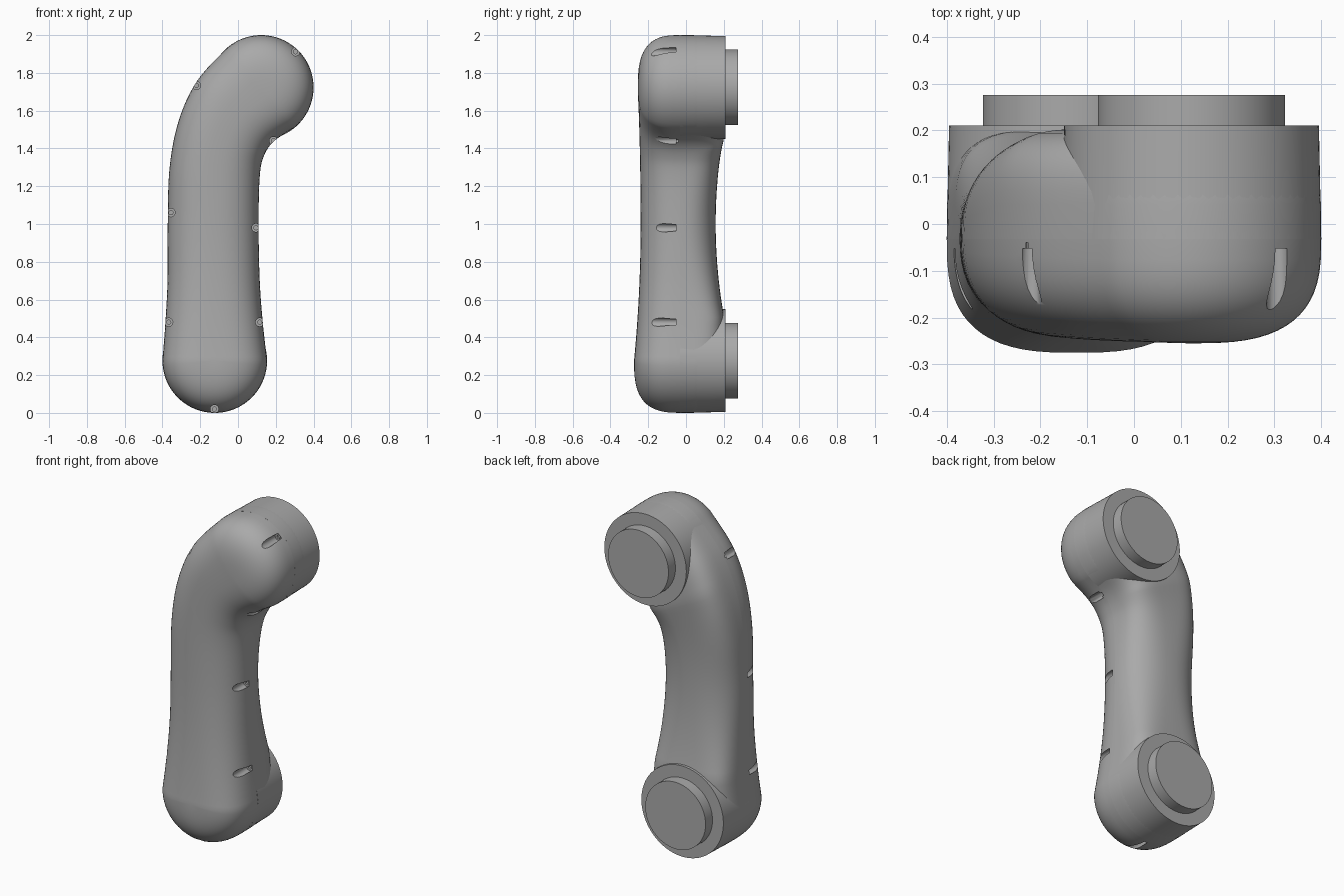
import bpy, bmesh, math
from mathutils import Vector, Matrix

cube = bpy.data.objects.get("Cube")
if cube:
    bpy.data.objects.remove(cube, do_unlink=True)

SEAM, HUB_R = -0.032, 0.277
LOW, HIGH = Vector((-0.123, 0.277)), Vector((0.123, 1.723))   # joint centres (x, z)

grey = bpy.data.materials.new("plain_grey")
grey.use_nodes = True
grey.diffuse_color = (0.4, 0.4, 0.4, 1)
grey.node_tree.nodes["Principled BSDF"].inputs["Base Color"].default_value = (0.4, 0.4, 0.4, 1)


def make_object(name, bm):
    mesh = bpy.data.meshes.new(name)
    bmesh.ops.recalc_face_normals(bm, faces=bm.faces)
    bm.to_mesh(mesh)
    bm.free()
    mesh.materials.append(grey)
    obj = bpy.data.objects.new(name, mesh)
    bpy.context.collection.objects.link(obj)
    return obj


def smooth(obj):
    bpy.ops.object.select_all(action='DESELECT')
    obj.select_set(True)
    bpy.context.view_layer.objects.active = obj
    bpy.ops.object.shade_smooth_by_angle(angle=math.radians(32))


def add_cylinder(bm, centre, r_front, r_back, y_front, y_back, sides):
    place = Matrix.Translation((centre[0], (y_front + y_back) / 2, centre[1])) @ Matrix.Rotation(-math.pi / 2, 4, 'X')
    bmesh.ops.create_cone(bm, cap_ends=True, segments=sides, radius1=r_front,
                          radius2=r_back, depth=y_back - y_front, matrix=place)


def curve_through(points, steps=6):
    """Catmull-Rom curve through 2D points."""
    p = [Vector(q) for q in points]
    p = [p[0]] + p + [p[-1]]
    out = []
    for a, b, c, d in zip(p, p[1:], p[2:], p[3:]):
        for i in range(steps):
            t = i / steps
            out.append(0.5 * (2 * b + (c - a) * t + (2 * a - 5 * b + 4 * c - d) * t * t
                              + (3 * b - a - 3 * c + d) * t ** 3))
    return out + [p[-1]]


def arc(centre, start, end, count=32):
    angles = [math.radians(start + (end - start) * i / count) for i in range(1, count)]
    return [centre + HUB_R * Vector((math.cos(a), math.sin(a))) for a in angles]


def on_circle(centre, degrees):
    a = math.radians(degrees)
    return centre + HUB_R * Vector((math.cos(a), math.sin(a)))


# Outline of the arm, each outline point paired with a point on its spine
left = curve_through([on_circle(LOW, 180), (-0.385, 0.47), (-0.373, 0.7), (-0.372, 1.0),
                      (-0.362, 1.3), (-0.313, 1.55), (-0.215, 1.76), on_circle(HIGH, 130)])
right = curve_through([on_circle(LOW, 0), (0.132, 0.47), (0.115, 0.7), (0.109, 1.0),
                       (0.115, 1.25), (0.137, 1.36), (0.192, 1.44), on_circle(HIGH, -50)])
middle = [(a + b) / 2 for a, b in zip(left, right)]
top_arc, low_arc = arc(HIGH, 130, -50), arc(LOW, 360, 180)
outline = left + top_arc + right[::-1] + low_arc
spine = middle + [HIGH] * len(top_arc) + middle[::-1] + [LOW] * len(low_arc)


def front_shape(z):
    end = min(1, ((z - 1) / 0.723) ** 2)
    return -(0.208 + (0.035 if z < 1 else 0.015) * end), 2.3 + 0.55 * end


def rear_shape(z):
    end = min(1, ((z - 1) / 0.5) ** 2)
    return 0.157 + 0.046 * end - SEAM, 2.4 + 1.6 * end


def build_shell(name, shape, rings=16):
    """Closed half of the arm: a domed skin plus a flat face on the seam."""
    bm = bmesh.new()
    rows = []
    for k in range(rings + 2):
        row = []
        for edge, core in zip(outline, spine):
            depth, power = shape(core.y)
            a = math.pi / 2 * min(k, rings) / rings
            f = math.sin(a) ** (2 / power)
            rise = max(0.0, math.cos(a)) ** (2 / power) if k < rings else 0.0
            if k > rings:
                f = 0.0
            p = core.lerp(edge, f)
            row.append(bm.verts.new((p.x, SEAM + depth * rise, p.y)))
        rows.append(row)
    n = len(outline)
    for inner, outer in zip(rows, rows[1:]):
        for i in range(n):
            j = (i + 1) % n
            bm.faces.new((inner[i], inner[j], outer[j], outer[i]))
    bmesh.ops.remove_doubles(bm, verts=bm.verts, dist=1e-5)
    return make_object(name, bm)


# The two halves of the arm
front_cover = build_shell("front_cover", front_shape)
rear_shell = build_shell("rear_shell", rear_shape)

# Screw pockets around the front cover, each with a smaller bore in its floor
pockets = [(0.305, 1.912), (-0.22, 1.733), (0.188, 1.44), (-0.355, 1.06),
           (0.095, 0.98), (-0.367, 0.48), (0.115, 0.48), (-0.125, 0.02)]
for part, radius, floor in (("pocket_cutter", 0.022, -0.052), ("bore_cutter", 0.011, -0.04)):
    bm = bmesh.new()
    for spot in pockets:
        add_cylinder(bm, spot, radius, radius, -0.4, floor, 20)
    cutter = make_object(part, bm)
    cutter.hide_render = True
    cut = front_cover.modifiers.new(part, 'BOOLEAN')
    cut.operation, cut.solver, cut.object = 'DIFFERENCE', 'EXACT', cutter
    bpy.context.view_layer.objects.active = front_cover
    bpy.ops.object.modifier_apply(modifier=part)
    bpy.data.objects.remove(cutter, do_unlink=True)
smooth(front_cover)
smooth(rear_shell)

# Joint hubs and their mounting bosses on the back
for place, centre in (("lower", LOW), ("upper", HIGH)):
    for part, r1, r2, y1, y2 in (("hub", HUB_R, 0.272, SEAM, 0.21), ("boss", 0.2, 0.2, 0.15, 0.276)):
        bm = bmesh.new()
        add_cylinder(bm, centre, r1, r2, y1, y2, 96)
        smooth(make_object(f"{place}_{part}", bm))
